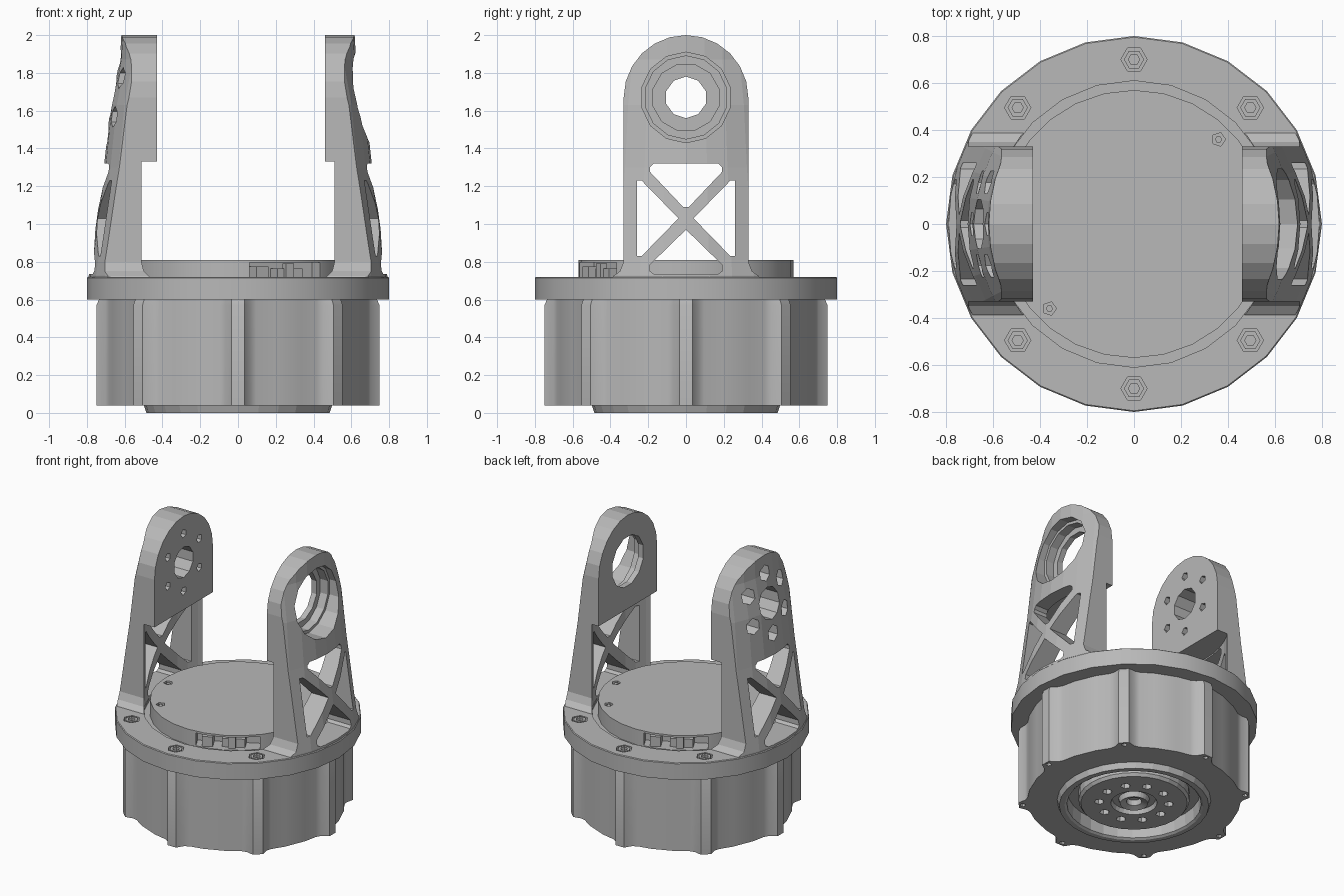
import bpy, bmesh
from math import sin, cos, pi, radians

if "Cube" in bpy.data.objects:
    bpy.data.objects.remove(bpy.data.objects["Cube"], do_unlink=True)

grey = bpy.data.materials.new("machined grey")
grey.use_nodes = True
COLOUR = (0.48, 0.48, 0.48, 1)
grey.diffuse_color = COLOUR
grey.node_tree.nodes["Principled BSDF"].inputs["Base Color"].default_value = COLOUR


def loft(name, rings, closed=False):
    """Skin a run of matching rings; cap the ends unless the run closes on itself."""
    bm = bmesh.new()
    loops = [[bm.verts.new(p) for p in ring] for ring in rings]
    n = len(loops[0])
    pairs = list(zip(loops, loops[1:]))
    if closed:
        pairs.append((loops[-1], loops[0]))
    else:
        bm.faces.new(loops[0])
        bm.faces.new(loops[-1])
    for a, b in pairs:
        for i in range(n):
            j = (i + 1) % n
            bm.faces.new((a[i], a[j], b[j], b[i]))
    bmesh.ops.recalc_face_normals(bm, faces=bm.faces)
    mesh = bpy.data.meshes.new(name)
    bm.to_mesh(mesh)
    bm.free()
    mesh.materials.append(grey)
    ob = bpy.data.objects.new(name, mesh)
    bpy.context.collection.objects.link(ob)
    return ob


def circle(r, n, turn=0.0, cx=0.0, cy=0.0):
    return [(cx + r * cos(turn + 2 * pi * i / n), cy + r * sin(turn + 2 * pi * i / n))
            for i in range(n)]


def lathe(name, profile, n, closed=False, cx=0.0, cy=0.0):
    return loft(name, [[(x, y, z) for x, y in circle(r, n, 0, cx, cy)]
                       for r, z in profile], closed)


def across(name, outline, x0, x1):
    """Extrude a (y, z) outline along x."""
    return loft(name, [[(x, y, z) for y, z in outline] for x in (x0, x1)])


def box(name, x0, x1, y0, y1, z0, z1, turn):
    """A box turned about the vertical centre line."""
    ob = across(name, [(y0, z0), (y1, z0), (y1, z1), (y0, z1)], x0, x1)
    ob.rotation_euler.z = radians(turn)
    return ob


def carve(ob, cutter, operation="DIFFERENCE"):
    mod = ob.modifiers.new("carve", "BOOLEAN")
    mod.operation, mod.solver, mod.object = operation, "EXACT", cutter
    deps = bpy.context.evaluated_depsgraph_get()
    mesh = bpy.data.meshes.new_from_object(ob.evaluated_get(deps))
    ob.modifiers.clear()
    ob.data = mesh
    bpy.data.objects.remove(cutter, do_unlink=True)


def smooth(ob):
    bpy.ops.object.select_all(action="DESELECT")
    ob.select_set(True)
    bpy.context.view_layer.objects.active = ob
    bpy.ops.object.shade_smooth_by_angle(angle=radians(28))


# Motor housing: round wall with eight screw ribs, slightly chamfered at the top
def housing_ring(z, limit):
    ring = []
    for k in range(8):
        for deg, r in ((-16, .69), (-8, .69), (-5.2, .705), (-2.6, .75),
                       (2.6, .75), (5.2, .705), (8, .69), (16, .69)):
            a = radians(45 * k + deg)
            ring.append((min(r, limit) * cos(a), min(r, limit) * sin(a), z))
    return ring


housing = loft("motor_housing", [housing_ring(.04, 1), housing_ring(.57, 1),
                                 housing_ring(.605, .735)])
carve(housing, lathe("hub_bore", [(.46, 0), (.46, .1)], 32))
for k in range(8):
    a = k * pi / 4
    carve(housing, lathe("rib_hole", [(.018, 0), (.018, .1)], 6,
                         cx=.722 * cos(a), cy=.722 * sin(a)))
smooth(housing)

# Output side underneath: raised ring, drilled plate and hub
lathe("bottom_ring", [(.43, .1), (.435, .01), (.45, 0), (.485, 0), (.5, .045), (.5, .1)],
      28, closed=True)
plate = lathe("output_plate", [(.05, .07), (.05, .03), (.09, .015), (.1, .05), (.14, .05),
                               (.15, .02), (.345, .02), (.36, .04), (.36, .12)], 28)
for k in range(10):
    a = k * pi / 5
    carve(plate, lathe("plate_hole", [(.032, 0), (.032, .06)], 6,
                       cx=.225 * cos(a), cy=.225 * sin(a)))

# Mounting flange with a counterbore for each bolt
flange = lathe("mounting_flange", [(.61, .6), (.8, .6), (.8, .715), (.795, .72), (.61, .72)],
               24, closed=True)
for k in (1, 2, 3, 5, 6, 7):
    x, y = .7 * cos(k * pi / 4), .7 * sin(k * pi / 4)
    carve(flange, lathe("counterbore", [(.056, .68), (.056, .8)], 6, cx=x, cy=y))
    lathe("flange_bolt", [(.024, .695), (.024, .72), (.043, .72), (.043, .66)], 6, cx=x, cy=y)
smooth(flange)

# Central cap: a connector slot and two small screws, repeated on the opposite side
cap = lathe("cap", [(.615, .6), (.615, .7), (.57, .7), (.57, .81)], 28)
for side, turn, s in (("front", 28, 1), ("back", 208, -1)):
    carve(cap, box("slot", -.21, .21, -.7, -.44, .705, .796, turn))
    box(side + "_connector_narrow", -.17, -.1, -.53, -.43, .69, .775, turn)
    box(side + "_connector_wide", -.04, .11, -.52, -.43, .69, .765, turn)
    box(side + "_connector_tab", .0, .05, -.54, -.5, .69, .79, turn)
    for x, y in ((.36, .36), (.51, .06)):
        carve(cap, lathe("pocket", [(.03, .79), (.03, .9)], 5, cx=s * x, cy=s * y))
        lathe(side + "_cap_screw", [(.015, .77), (.015, .805)], 6, cx=s * x, cy=s * y)
smooth(cap)

# Two arms: rounded plates trimmed to a tapering round outer surface
AXIS = 1.67
half = [(.4, .7), (.385, .725), (.35, .75), (.33, .8)]
arch = [(.33 * cos(a * pi / 12), AXIS + .33 * sin(a * pi / 12)) for a in range(13)]
outline = half + arch + [(-y, z) for y, z in reversed(half)]
TAPER = [(.795, .6), (.79, .73), (.765, .9), (.71, 1.3), (.675, 1.63), (.625, 1.87), (.612, 2.1)]
top_window = [(-.17, 1.32), (.17, 1.32), (.19, 1.3), (.19, 1.275), (.015, 1.09), (-.015, 1.09),
              (-.19, 1.275), (-.19, 1.3)]
low_window = [(-.17, .735), (.17, .735), (.19, .75), (.19, .785), (0, .97), (-.19, .785),
              (-.19, .75)]
side_window = [(.26, .83), (.235, .83), (.04, 1.03), (.235, 1.23), (.26, 1.23)]


def bore(arm, s, r, n, x0, x1, y=0.0, z=AXIS):
    carve(arm, across("bore", circle(r, n, pi / n, y, z), s * x0, s * x1))


def make_arm(name, s, inner):
    arm = across(name, outline, s * inner, s * .9)
    carve(arm, lathe("taper", TAPER, 40), "INTERSECT")
    carve(arm, lathe("inner_round", [(.61, .5), (.61, 1.33)], 48))
    windows = [top_window, low_window, side_window, [(-y, z) for y, z in side_window]]
    for w in windows:
        carve(arm, across("window", w, s * .4, s * .9))
    return arm


# Left arm holds a stepped bearing seat
bearing_arm = make_arm("bearing_arm", 1, .46)
bore(bearing_arm, 1, .18, 12, .4, .9)
bore(bearing_arm, 1, .22, 14, .5, .9)
bore(bearing_arm, 1, .24, 14, .56, .9)

# Right arm holds a drive hub: centre bore and six counterbored holes
drive_arm = make_arm("drive_arm", -1, .43)
bore(drive_arm, -1, .11, 10, .4, .9)
for k in range(6):
    a = pi / 6 + k * pi / 3
    y, z = .205 * cos(a), AXIS + .205 * sin(a)
    bore(drive_arm, -1, .03, 5, .4, .9, y, z)
    bore(drive_arm, -1, .056, 6, .5, .9, y, z)
